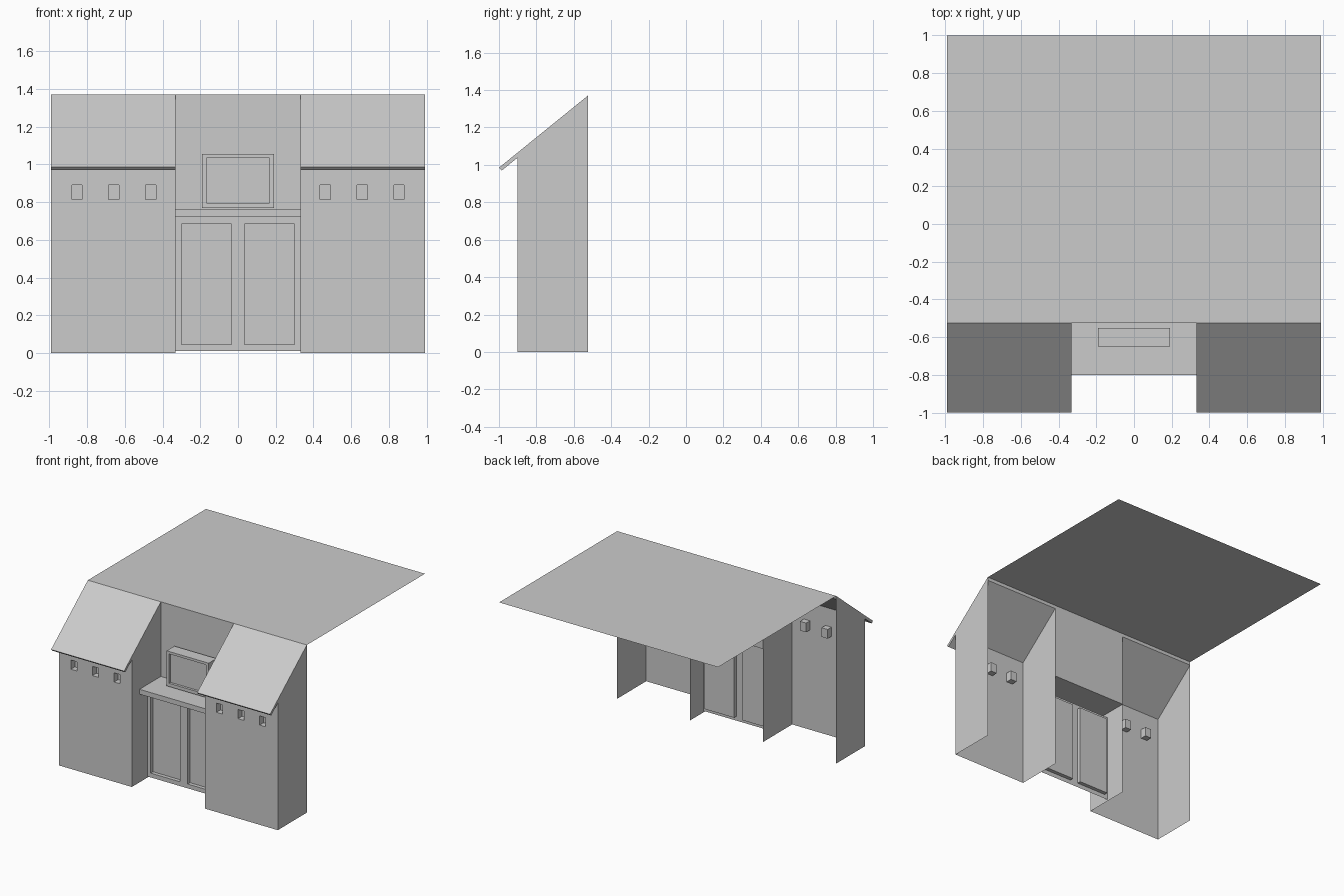
import bpy, bmesh

if "Cube" in bpy.data.objects:
    bpy.data.objects.remove(bpy.data.objects["Cube"])

grey = bpy.data.materials.new("plain grey")
grey.diffuse_color = (0.6, 0.6, 0.6, 1)
grey.use_nodes = True
grey.node_tree.nodes["Principled BSDF"].inputs["Base Color"].default_value = grey.diffuse_color


def finish(name, bm, mirror=False):
    bmesh.ops.remove_doubles(bm, verts=bm.verts, dist=1e-5)
    me = bpy.data.meshes.new(name)
    bm.to_mesh(me)
    bm.free()
    me.materials.append(grey)
    ob = bpy.data.objects.new(name, me)
    bpy.context.collection.objects.link(ob)
    if mirror:
        mod = ob.modifiers.new("mirror", 'MIRROR')
        mod.use_mirror_merge = False
    return ob


def face(bm, pts):
    return bm.faces.new([bm.verts.new(p) for p in pts])


def side(bm, x, prof, outward=True):
    """Flat face at x from a (y, z) profile; faces +x if outward."""
    pts = [(x, y, z) for y, z in prof]
    face(bm, pts if outward else pts[::-1])


def strip(bm, x0, x1, prof):
    """Sheet made by sweeping a (y, z) path along x."""
    for (ya, za), (yb, zb) in zip(prof, prof[1:]):
        face(bm, [(x0, ya, za), (x1, ya, za), (x1, yb, zb), (x0, yb, zb)])


def panel(bm, x0, x1, z0, z1, y, holes, depth):
    """Front-facing sheet with rectangular pockets (x0, x1, z0, z1)."""
    xs = sorted({x0, x1, *[v for h in holes for v in h[:2]]})
    zs = sorted({z0, z1, *[v for h in holes for v in h[2:]]})
    pockets = []
    for a, b in zip(xs, xs[1:]):
        for c, d in zip(zs, zs[1:]):
            f = face(bm, [(a, y, c), (b, y, c), (b, y, d), (a, y, d)])
            if (a, b, c, d) in holes:
                pockets.append(f)
    res = bmesh.ops.extrude_discrete_faces(bm, faces=pockets)
    for f in res["faces"]:
        bmesh.ops.translate(bm, verts=f.verts, vec=(0, depth, 0))


XI, XO = 0.33, 0.99            # inner and outer wing walls
YB, YF = -0.525, -0.90         # ridge line and wing front

# wing walls with three small pockets each, open at the back
bm = bmesh.new()
holes = [(c - 0.0275, c + 0.0275, 0.815, 0.89) for c in (0.463, 0.658, 0.853)]
panel(bm, XI, XO, 0, 1.039, YF, holes, 0.05)
wall = [(YF, 0), (YB, 0), (YB, 1.343), (YF, 1.039)]
side(bm, XO, wall)
side(bm, XI, wall, False)
finish("wing_walls", bm, True)

# sloping roof slabs over the wings
bm = bmesh.new()
roof = [(-0.985, 0.97), (YB, 1.343), (YB, 1.37), (-1.0, 0.985)]
strip(bm, XI, XO, roof + roof[:1])
side(bm, XO, roof)
side(bm, XI, roof, False)
bmesh.ops.remove_doubles(bm, verts=bm.verts, dist=1e-5)
bmesh.ops.recalc_face_normals(bm, faces=bm.faces)
finish("sloping_roof", bm, True)

# flat roof sheet
bm = bmesh.new()
strip(bm, -XO, XO, [(YB, 1.37), (1.0, 1.37)])
finish("flat_roof", bm)

# recessed back wall and counter
bm = bmesh.new()
strip(bm, -XI, XI, [(-0.70, 0.72), (-0.80, 0.72), (-0.80, 0.76),
                    (YB, 0.76), (YB, 1.37)])
finish("counter_and_back_wall", bm)

# cabinet front with two sunken doors
bm = bmesh.new()
doors = [(-0.30, -0.035, 0.045, 0.685), (0.035, 0.30, 0.045, 0.685)]
panel(bm, -XI, XI, 0.01, 0.72, -0.70, doors, 0.03)
finish("cabinet_doors", bm)

# framed box standing on the counter
bm = bmesh.new()
panel(bm, -0.19, 0.19, 0.768, 1.055, -0.65, [(-0.168, 0.168, 0.795, 1.035)], 0.02)
strip(bm, -0.19, 0.19, [(-0.65, 1.055), (-0.55, 1.055), (-0.55, 0.768), (-0.65, 0.768)])
ends = [(-0.65, 0.768), (-0.55, 0.768), (-0.55, 1.055), (-0.65, 1.055)]
side(bm, 0.19, ends)
side(bm, -0.19, ends, False)
finish("counter_box", bm)
